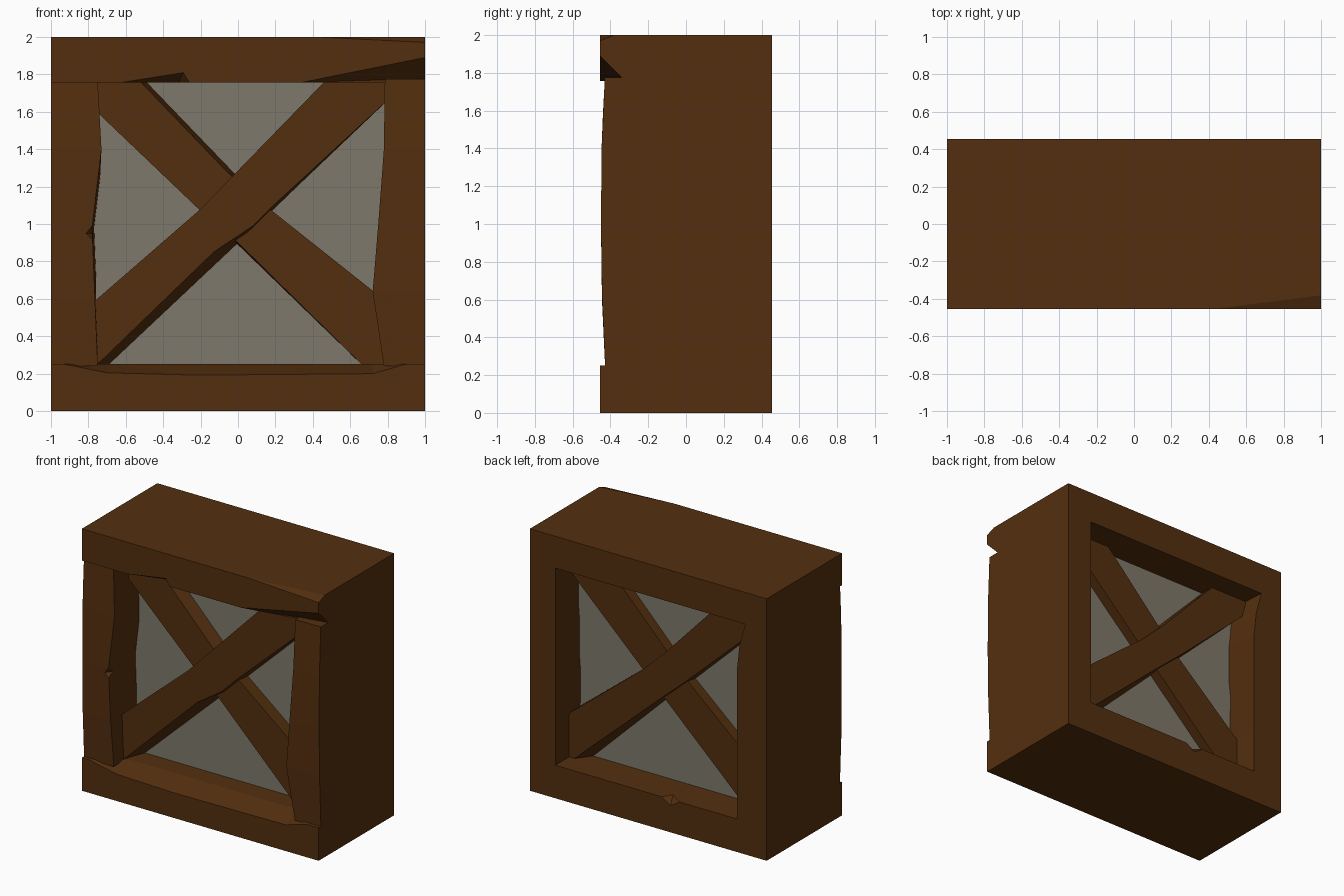
import bpy, bmesh
from mathutils import Vector

if "Cube" in bpy.data.objects:
    bpy.data.objects.remove(bpy.data.objects["Cube"])


def material(name, rgb):
    m = bpy.data.materials.new(name)
    m.diffuse_color = (*rgb, 1)
    m.use_nodes = True
    m.node_tree.nodes["Principled BSDF"].inputs["Base Color"].default_value = m.diffuse_color
    return m


WOOD = material("brown wood", (0.088, 0.028, 0.0045))
PANE = material("grey pane", (0.21, 0.19, 0.145))


def finish(name, bm, mat):
    bmesh.ops.recalc_face_normals(bm, faces=bm.faces)
    me = bpy.data.meshes.new(name)
    bm.to_mesh(me)
    bm.free()
    me.materials.append(mat)
    ob = bpy.data.objects.new(name, me)
    bpy.context.collection.objects.link(ob)
    return ob


def loft(name, rings, mat=WOOD):
    """Skin closed rings of equal length and cap both ends."""
    bm = bmesh.new()
    vs = [[bm.verts.new(p) for p in r] for r in rings]
    n = len(vs[0])
    for a, b in zip(vs, vs[1:]):
        for i in range(n):
            j = (i + 1) % n
            bm.faces.new((a[i], a[j], b[j], b[i]))
    bm.faces.new(vs[0])
    bm.faces.new(vs[-1])
    return finish(name, bm, mat)


def box(name, x0, x1, y0, y1, z0, z1, mat=WOOD):
    return loft(name, [[(x0, y0, z), (x1, y0, z), (x1, y1, z), (x0, y1, z)]
                       for z in (z0, z1)], mat)


def chip(ob, points):
    """Carve the convex hull of the points out of a part."""
    bm = bmesh.new()
    for p in points:
        bm.verts.new(p)
    res = bmesh.ops.convex_hull(bm, input=bm.verts)
    bmesh.ops.delete(bm, geom=[v for v in res["geom_interior"]
                               if isinstance(v, bmesh.types.BMVert)], context='VERTS')
    cutter = finish("chip_cutter", bm, WOOD)
    cutter.hide_render = True
    mod = ob.modifiers.new("chip", 'BOOLEAN')
    mod.operation, mod.solver, mod.object = 'DIFFERENCE', 'EXACT', cutter
    dg = bpy.context.evaluated_depsgraph_get()
    me = bpy.data.meshes.new_from_object(ob.evaluated_get(dg))
    ob.modifiers.clear()
    ob.data = me
    bpy.data.objects.remove(cutter)


F, B = -0.455, 0.455

# Top beam with worn corners
top = box("top_beam", -1, 1, F, B, 1.757, 2)
chip(top, [(0.42, F, 2), (1.01, -0.38, 2), (1.01, F, 1.97),
           (1.01, F - 0.1, 1.97), (0.42, F - 0.1, 2), (1.01, -0.38, 2.1), (0.42, F, 2.1)])
chip(top, [(0.34, F, 1.757), (1.01, F, 1.892), (1.01, -0.34, 1.778), (1.01, -0.34, 1.74),
           (0.34, F, 1.74), (0.34, F - 0.1, 1.74), (1.01, F - 0.1, 1.892), (1.01, F - 0.1, 1.74)])
chip(top, [(-0.7, F - 0.01, 1.75), (-0.29, F - 0.01, 1.815), (-0.25, F - 0.01, 1.75),
           (-0.32, -0.35, 1.75)])

# Bottom beam with a worn front edge and a nick at the back
bottom = box("bottom_beam", -1, 1, F, B, 0, 0.252)
chip(bottom, [(-1, -0.47, 0.26), (-0.7, -0.47, 0.2), (-0.2, -0.47, 0.187), (0.72, -0.47, 0.195),
              (0.95, -0.47, 0.26), (-0.7, -0.28, 0.256), (0.72, -0.28, 0.256),
              (-1, -0.47, 0.3), (0.95, -0.47, 0.3), (-0.7, -0.28, 0.3), (0.72, -0.28, 0.3)])
chip(bottom, [(-0.08, 0.46, 0.27), (-0.3, 0.46, 0.27), (-0.19, 0.46, 0.2), (-0.15, 0.36, 0.27)])


# Side posts: rows of height, front inner x, back inner x, front y
def post(name, outer, rows):
    return loft(name, [[(outer, fy, z), (xf, fy, z), (xb, B, z), (outer, B, z)]
                       for z, xf, xb, fy in rows])


left = post("left_post", -1, [
    (0.24, -0.75, -0.75, -0.428), (0.6, -0.765, -0.75, -0.445), (0.98, -0.78, -0.75, -0.45),
    (1.4, -0.73, -0.75, -0.447), (1.58, -0.74, -0.77, -0.44), (1.765, -0.75, -0.82, -0.43)])
right = post("right_post", 1, [
    (0.24, 0.78, 0.785, -0.428), (0.64, 0.72, 0.785, -0.445), (1.0, 0.75, 0.785, -0.45),
    (1.4, 0.78, 0.785, -0.447), (1.775, 0.785, 0.785, -0.43)])
chip(left, [(-0.82, -0.46, 0.95), (-0.77, -0.46, 1.01), (-0.77, -0.46, 0.9), (-0.77, -0.39, 0.95)])


# Crossed braces that widen where they meet the pane: (y, outline) sections
def brace(name, sections):
    loft(name, [[(x, y, z) for x, z in pts] for y, pts in sections])


rise_face = [(-0.85, 0.515), (-0.2, 1.08), (0.5, 1.8), (0.82, 1.8), (0.82, 1.68),
             (0.19, 1.1), (0.08, 0.99), (-0.13, 0.85), (-0.72, 0.28), (-0.85, 0.17)]
rise_root = [(-0.85, 0.515), (-0.2, 1.08), (0.5, 1.8), (0.82, 1.8), (0.82, 1.68),
             (0.19, 1.08), (0.1, 0.99), (0.0, 0.9), (-0.68, 0.26), (-0.8, 0.15)]
brace("rising_brace", [(-0.31, rise_face), (-0.14, rise_root), (0.26, rise_root)])

fall_face = [(-0.85, 1.69), (-0.2, 1.07), (0.0, 0.9), (0.66, 0.25), (0.78, 0.2),
             (0.8, 0.58), (0.17, 1.08), (-0.06, 1.28), (-0.56, 1.8), (-0.85, 1.8)]
fall_root = [(-0.85, 1.69), (-0.2, 1.07), (0.0, 0.89), (0.66, 0.25), (0.78, 0.15),
             (0.8, 0.58), (0.17, 1.08), (-0.02, 1.27), (-0.53, 1.8), (-0.85, 1.8)]
fall_back = [(-0.85, 1.69), (-0.2, 1.09), (0.04, 0.88), (0.72, 0.27), (0.82, 0.17),
             (0.83, 0.55), (0.17, 1.08), (-0.04, 1.28), (-0.53, 1.8), (-0.85, 1.8)]
brace("falling_brace", [(-0.24, fall_face), (-0.14, fall_root),
                        (0.18, fall_root), (0.29, fall_back)])

# Pane filling the opening
box("pane", -0.84, 0.84, -0.14, 0.18, 0.2, 1.8, PANE)
